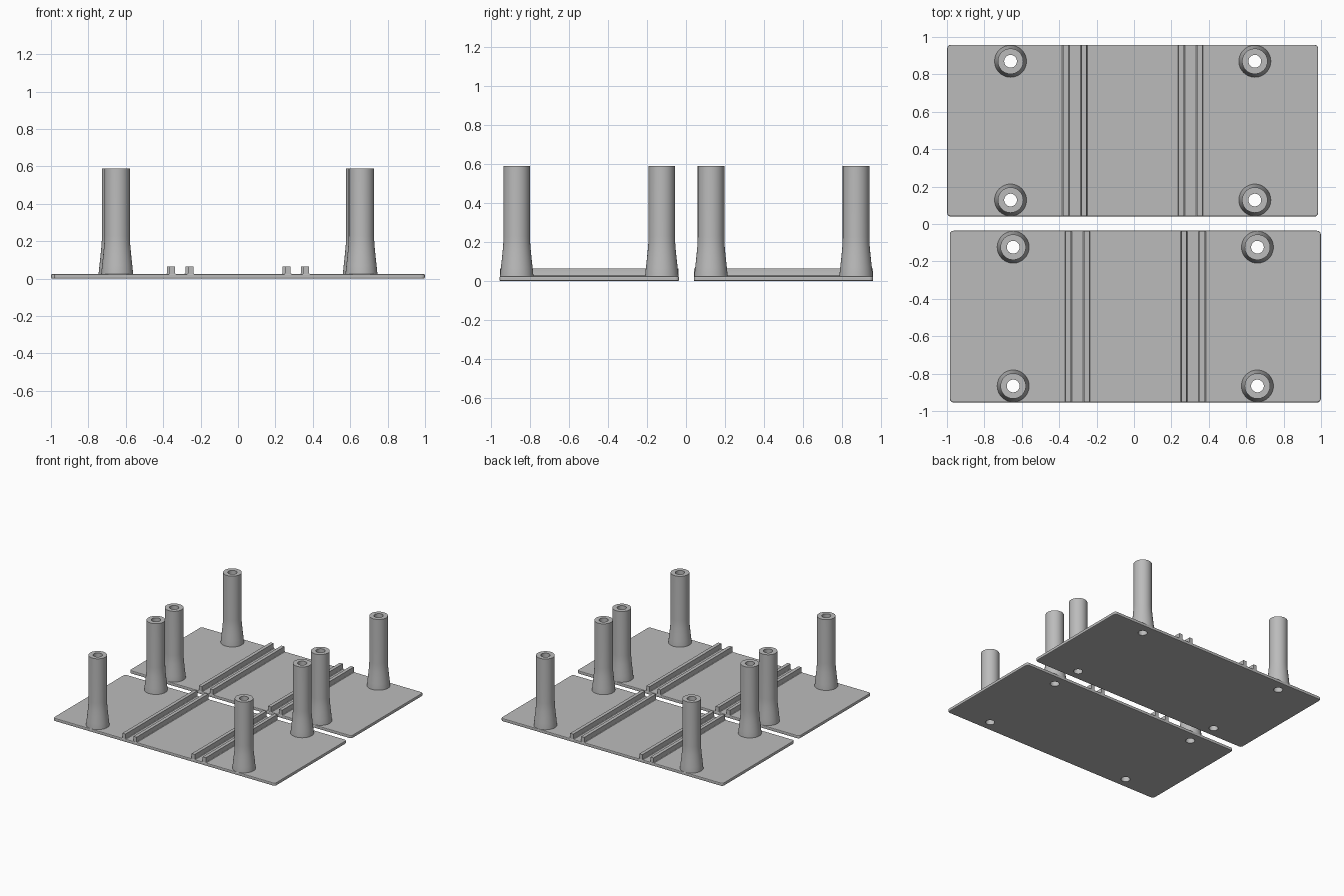
import bpy, bmesh, math

if "Cube" in bpy.data.objects:
    bpy.data.objects.remove(bpy.data.objects["Cube"])

grey = bpy.data.materials.new("plain grey")
grey.diffuse_color = (0.5, 0.5, 0.5, 1)
grey.use_nodes = True
grey.node_tree.nodes["Principled BSDF"].inputs["Base Color"].default_value = grey.diffuse_color

THICK, TOP = 0.025, 0.588          # plate thickness, post height
HALF_X, HALF_Y = 0.992, 0.459      # plate half sizes
HOLE = 0.034


def finish(name, bm, smooth=True):
    me = bpy.data.meshes.new(name)
    bmesh.ops.recalc_face_normals(bm, faces=bm.faces)
    bm.to_mesh(me)
    bm.free()
    me.materials.append(grey)
    ob = bpy.data.objects.new(name, me)
    bpy.context.collection.objects.link(ob)
    bpy.ops.object.select_all(action='DESELECT')
    ob.select_set(True)
    bpy.context.view_layer.objects.active = ob
    if smooth:
        bpy.ops.object.shade_smooth_by_angle(angle=math.radians(30))
    return ob


def outline(inset, z, r=0.02, steps=5):
    """Rounded rectangle points."""
    pts = []
    for i, (sx, sy) in enumerate([(1, 1), (-1, 1), (-1, -1), (1, -1)]):
        for k in range(steps + 1):
            a = math.pi / 2 * (i + k / steps)
            pts.append((sx * (HALF_X - r) + (r - inset) * math.cos(a),
                        sy * (HALF_Y - r) + (r - inset) * math.sin(a), z))
    return pts


def make_plate(cx, cy, spots):
    # rounded slab with softened edges
    bm = bmesh.new()
    levels = [(0.006, 0), (0.0018, 0.0018), (0, 0.006),
              (0, THICK - 0.006), (0.0018, THICK - 0.0018), (0.006, THICK)]
    rings = [[bm.verts.new((x + cx, y + cy, z)) for x, y, z in outline(i, h)]
             for i, h in levels]
    n = len(rings[0])
    for a, b in zip(rings, rings[1:]):
        for k in range(n):
            bm.faces.new((a[k], a[(k + 1) % n], b[(k + 1) % n], b[k]))
    bm.faces.new(rings[0][::-1])
    bm.faces.new(rings[-1])
    plate = finish("base_plate", bm, False)

    # screw holes through the slab
    for x, y in spots:
        bpy.ops.mesh.primitive_cylinder_add(vertices=48, radius=HOLE, depth=0.2,
                                            location=(x, y, 0))
        cutter = bpy.context.object
        cutter.name = "hole_cutter"
        cutter.hide_render = True
        mod = plate.modifiers.new("hole", 'BOOLEAN')
        mod.operation, mod.solver, mod.object = 'DIFFERENCE', 'EXACT', cutter
        bpy.context.view_layer.objects.active = plate
        bpy.ops.object.modifier_apply(modifier=mod.name)
        bpy.data.objects.remove(cutter)


def make_post(x, y, seg=48):
    # hollow post with a flared foot, spun from its profile
    prof = [(0.0855, THICK - 0.008), (0.0855, THICK), (0.081, 0.07), (0.0755, 0.12),
            (0.071, 0.165), (0.0685, 0.20), (0.068, 0.23), (0.068, TOP),
            (HOLE, TOP), (HOLE, 0)]
    bm = bmesh.new()
    rings = [[bm.verts.new((x + r * math.cos(2 * math.pi * k / seg),
                            y + r * math.sin(2 * math.pi * k / seg), z))
              for k in range(seg)] for r, z in prof]
    for a, b in zip(rings, rings[1:]):
        for k in range(seg):
            bm.faces.new((a[k], a[(k + 1) % seg], b[(k + 1) % seg], b[k]))
    finish("hollow_post", bm)


def make_rib(x, cy):
    # guide rail with a small fillet at the foot
    half = [(0.019, THICK - 0.003), (0.019, THICK), (0.0155, THICK + 0.003),
            (0.014, THICK + 0.008), (0.014, 0.065)]
    prof = half + [(-a, z) for a, z in reversed(half)]
    bm = bmesh.new()
    ends = [[bm.verts.new((x + a, cy + s * (HALF_Y - 0.002), z)) for a, z in prof]
            for s in (-1, 1)]
    n = len(prof)
    for k in range(n):
        bm.faces.new((ends[0][k], ends[0][(k + 1) % n], ends[1][(k + 1) % n], ends[1][k]))
    bm.faces.new(ends[0])
    bm.faces.new(ends[1][::-1])
    finish("guide_rail", bm)


# two matching trays, slightly offset sideways
for cx, cy in [(-0.007, 0.499), (0.007, -0.495)]:
    spots = [(cx + sx * 0.653, cy + sy * 0.371) for sx in (-1, 1) for sy in (-1, 1)]
    make_plate(cx, cy, spots)
    for x, y in spots:
        make_post(x, y)
    for s in (-1, 1):
        for d in (0.26, 0.358):
            make_rib(cx + s * d, cy)
